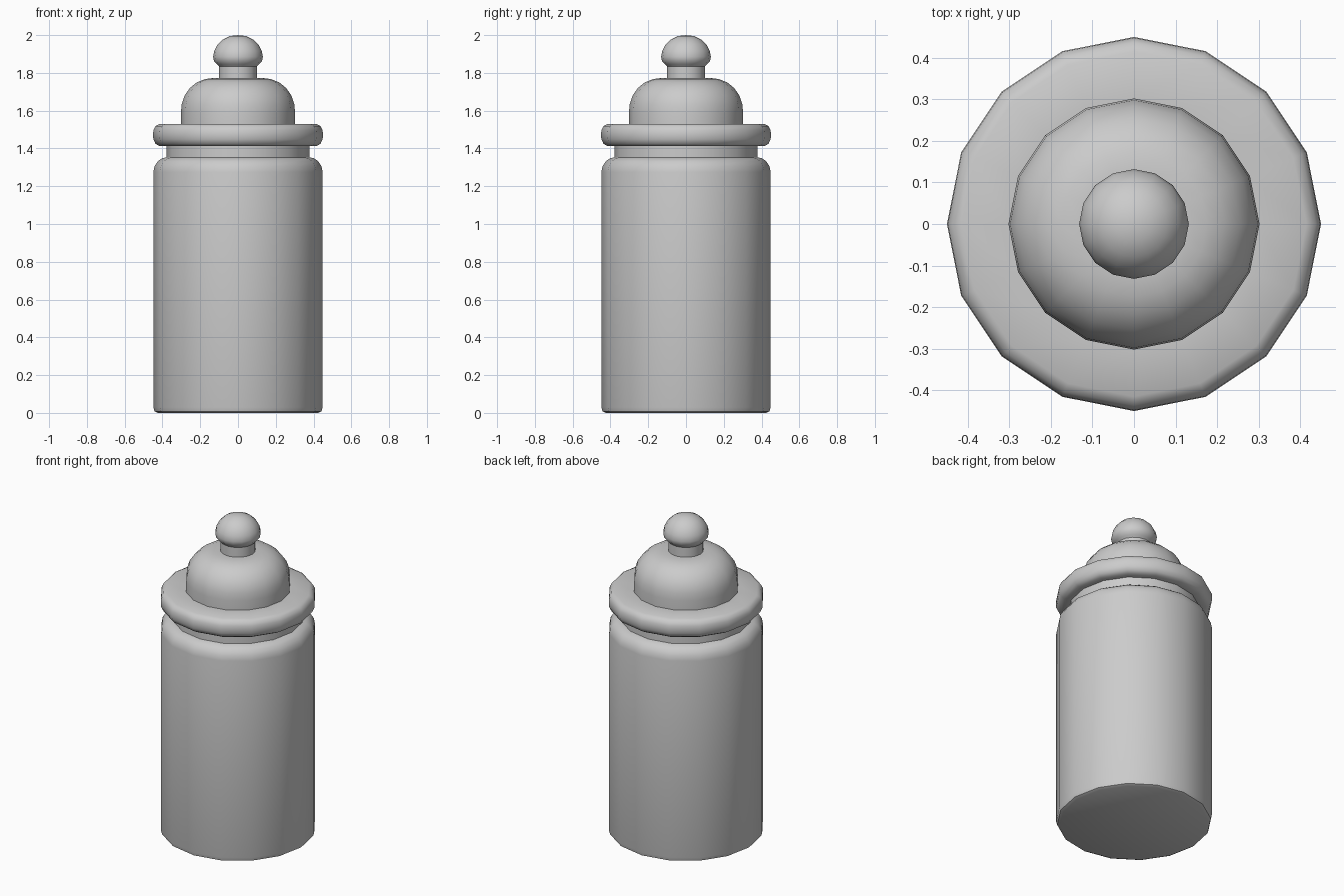
import bpy, bmesh, math

if "Cube" in bpy.data.objects:
    bpy.data.objects.remove(bpy.data.objects["Cube"])

SIDES = 16


def lathe(name, profile):
    """Revolve (radius, z) points about z; zero radius makes a pole."""
    bm = bmesh.new()
    rings = []
    for r, z in profile:
        if r == 0:
            rings.append([bm.verts.new((0, 0, z))] * SIDES)
        else:
            rings.append([bm.verts.new((r * math.cos(2 * math.pi * i / SIDES),
                                        r * math.sin(2 * math.pi * i / SIDES), z))
                          for i in range(SIDES)])
    for low, high in zip(rings, rings[1:]):
        for i in range(SIDES):
            j = (i + 1) % SIDES
            corners = list(dict.fromkeys((low[i], low[j], high[j], high[i])))
            bm.faces.new(corners)
    mesh = bpy.data.meshes.new(name)
    bm.to_mesh(mesh)
    bm.free()
    obj = bpy.data.objects.new(name, mesh)
    bpy.context.collection.objects.link(obj)
    bpy.ops.object.select_all(action='DESELECT')
    obj.select_set(True)
    bpy.context.view_layer.objects.active = obj
    bpy.ops.object.shade_smooth_by_angle(angle=math.radians(40))
    return obj


# Jar: flat base, straight wall, rounded shoulder and short neck
lathe("jar_body", [(0, 0), (0.425, 0), (0.442, 0.008), (0.448, 0.03),
                   (0.448, 1.275), (0.442, 1.305), (0.425, 1.332),
                   (0.402, 1.348), (0.378, 1.353), (0.378, 1.415)])

# Lid rim: rounded flange, flat on top and below
lathe("lid_rim", [(0.378, 1.412), (0.415, 1.412), (0.437, 1.425),
                  (0.448, 1.448), (0.45, 1.472), (0.448, 1.496),
                  (0.437, 1.518), (0.415, 1.53), (0.298, 1.53)])

# Lid dome
lathe("lid_dome", [(0.302, 1.53), (0.302, 1.59), (0.298, 1.635),
                   (0.283, 1.68), (0.255, 1.72), (0.218, 1.75),
                   (0.175, 1.767), (0.13, 1.773), (0.098, 1.773)])

# Lid knob: stem and rounded mushroom top
lathe("lid_knob", [(0.101, 1.771), (0.101, 1.835), (0.112, 1.846), (0.127, 1.862),
                   (0.132, 1.885), (0.126, 1.916), (0.108, 1.95),
                   (0.08, 1.977), (0.042, 1.995), (0, 2.0)])
